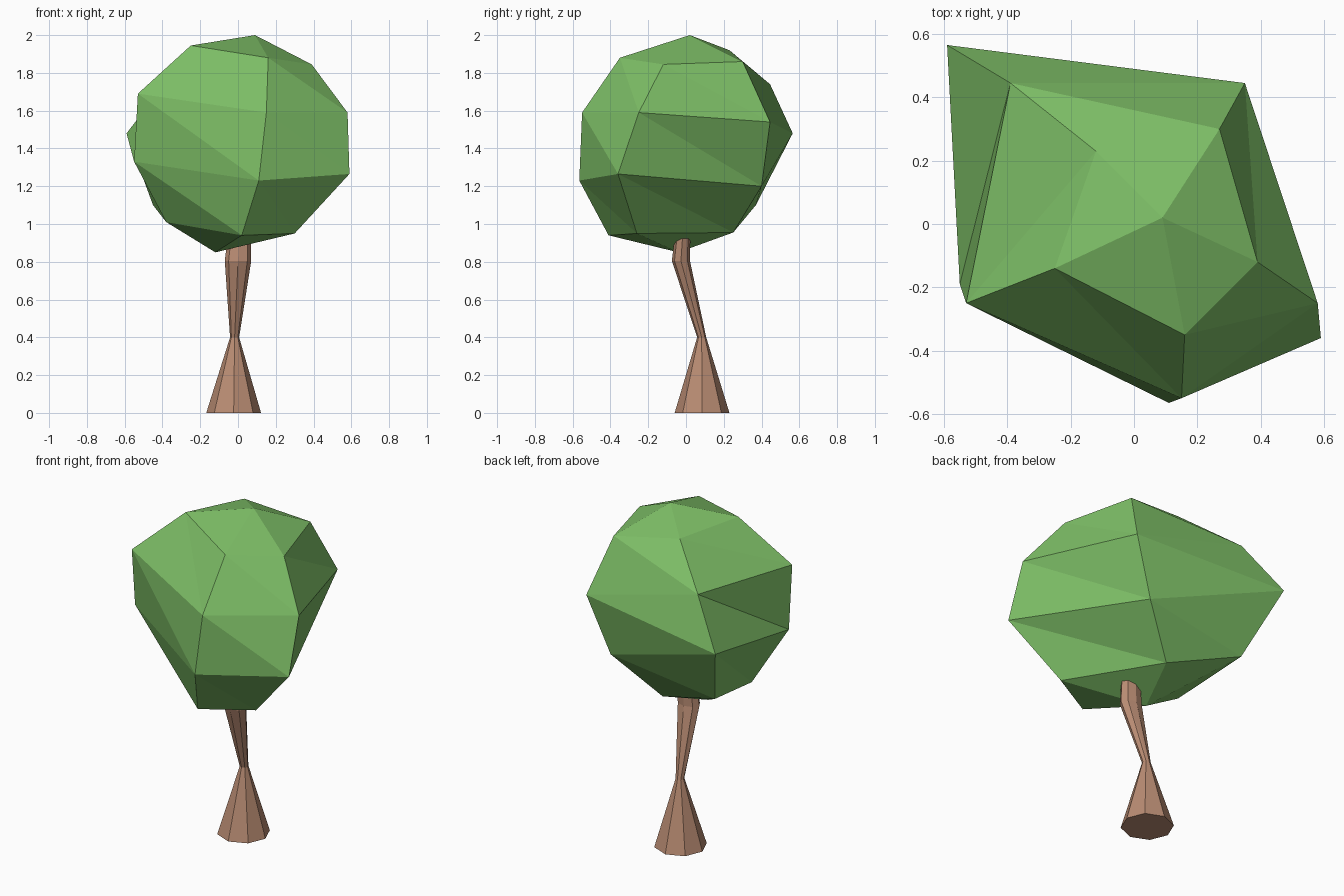
import bpy, math

if "Cube" in bpy.data.objects:
    bpy.data.objects.remove(bpy.data.objects["Cube"])


def material(name, rgb):
    m = bpy.data.materials.new(name)
    m.diffuse_color = (*rgb, 1)
    m.use_nodes = True
    m.node_tree.nodes["Principled BSDF"].inputs["Base Color"].default_value = m.diffuse_color
    return m


def build(name, verts, faces, mat):
    me = bpy.data.meshes.new(name)
    me.from_pydata(verts, [], faces)
    me.materials.append(mat)
    ob = bpy.data.objects.new(name, me)
    bpy.context.collection.objects.link(ob)
    return ob


def skin(rings):
    """Triangulated bands between equal rings, listed from top to bottom."""
    n = len(rings[0])
    verts = [v for ring in rings for v in ring]
    faces = []
    for r in range(len(rings) - 1):
        for i in range(n):
            j = (i + 1) % n
            a, b, c, d = r * n + i, r * n + j, (r + 1) * n + j, (r + 1) * n + i
            faces += [(a, d, c), (a, c, b)]
    return verts, faces


green = material("leaf green", (0.205, 0.515, 0.133))
brown = material("bark brown", (0.485, 0.262, 0.171))

# Crown: lopsided five-sided ball, four rings between two poles
crown_rings = [
    [(-.25, -.14, 1.945), (.16, -.35, 1.88), (.39, -.12, 1.845), (.27, .30, 1.86), (-.12, .23, 1.92)],
    [(-.53, -.25, 1.69), (.15, -.55, 1.59), (.58, -.25, 1.59), (.35, .445, 1.54), (-.39, .445, 1.74)],
    [(-.55, -.19, 1.33), (.11, -.565, 1.23), (.59, -.36, 1.265), (.22, .40, 1.20), (-.59, .565, 1.48)],
    [(-.38, -.08, 1.01), (.02, -.41, .94), (.30, -.26, .95), (-.02, .25, .955), (-.45, .37, 1.10)],
]
verts, faces = skin(crown_rings)
top, bottom = len(verts), len(verts) + 1
verts += [(.09, .02, 2.0), (-.12, -.04, .85)]
for i in range(5):
    j = (i + 1) % 5
    faces += [(top, i, j), (bottom, 15 + j, 15 + i)]
build("crown", verts, faces, green)

# Trunk: eight-sided, pinched at the waist and leaning into the crown
sections = [  # centre x, centre y, z, radius x, radius y
    (.015, -.01, 1.05, .055, .035),
    (0, -.027, .805, .07, .048),
    (-.018, .083, .40, .024, .024),
    (-.023, .085, 0, .145, .145),
]
trunk_rings = [[(x + rx * math.cos(k * math.pi / 4), y + ry * math.sin(k * math.pi / 4), z)
                for k in range(8)] for x, y, z, rx, ry in sections]
verts, faces = skin(trunk_rings)
faces += [tuple(range(8)), tuple(range(31, 23, -1))]
build("trunk", verts, faces, brown)
